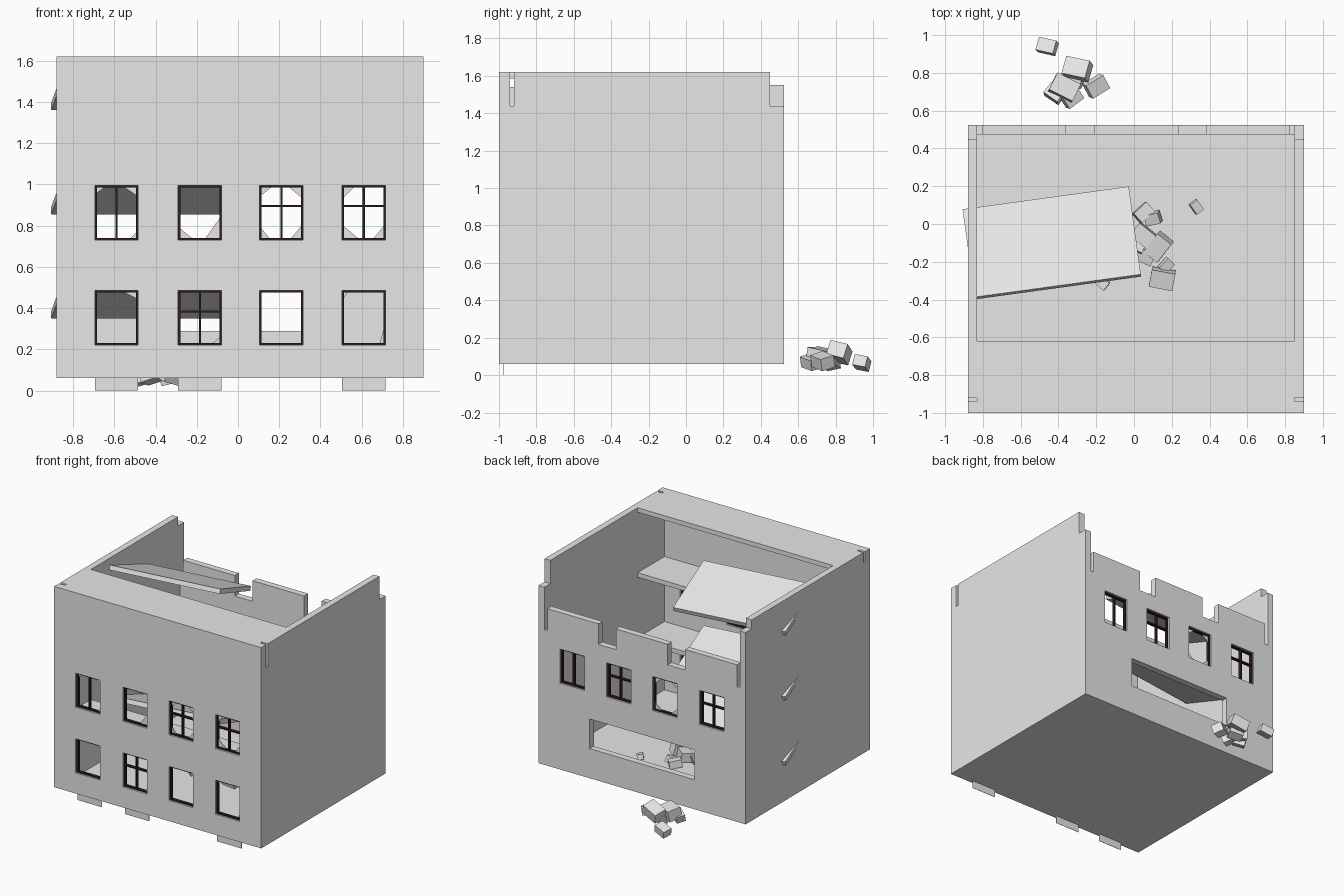
import bpy, bmesh, math, random
from mathutils import Matrix, Vector, Euler

random.seed(4)
cube = bpy.data.objects.get("Cube")
if cube:
    bpy.data.objects.remove(cube, do_unlink=True)


def material(name, r, g, b):
    m = bpy.data.materials.new(name)
    m.use_nodes = True
    m.diffuse_color = (r, g, b, 1)
    m.node_tree.nodes["Principled BSDF"].inputs["Base Color"].default_value = (r, g, b, 1)
    return m


CONCRETE = material("pale concrete", 0.8, 0.8, 0.8)
FRAME = material("dark window frame", 0.03, 0.012, 0.016)


def finish(name, bm, mat):
    bmesh.ops.recalc_face_normals(bm, faces=bm.faces)
    mesh = bpy.data.meshes.new(name)
    bm.to_mesh(mesh)
    bm.free()
    mesh.materials.append(mat)
    obj = bpy.data.objects.new(name, mesh)
    bpy.context.collection.objects.link(obj)
    return obj


def add_box(bm, lo, hi):
    size = [b - a for a, b in zip(lo, hi)]
    mid = [(a + b) / 2 for a, b in zip(lo, hi)]
    bmesh.ops.create_cube(bm, size=1, matrix=Matrix.Translation(mid) @ Matrix.Diagonal((*size, 1)))


def box(name, lo, hi, mat=CONCRETE):
    bm = bmesh.new()
    add_box(bm, lo, hi)
    return finish(name, bm, mat)


def turned_box(name, centre, size, angles):
    bm = bmesh.new()
    spin = Euler([math.radians(a) for a in angles]).to_matrix().to_4x4()
    bmesh.ops.create_cube(bm, size=1, matrix=Matrix.Translation(centre) @ spin @ Matrix.Diagonal((*size, 1)))
    return finish(name, bm, CONCRETE)


def wall(name, along_x, span, height, depth, holes):
    """Wall with rectangular openings (u0, u1, z0, z1), built as a cell grid and extruded."""
    us = sorted({*span, *[u for h in holes for u in h[:2]]})
    zs = sorted({*height, *[z for h in holes for z in h[2:]]})
    bm = bmesh.new()
    place = (lambda u, z: (u, depth[0], z)) if along_x else (lambda u, z: (depth[0], u, z))
    for u0, u1 in zip(us, us[1:]):
        for z0, z1 in zip(zs, zs[1:]):
            u, z = (u0 + u1) / 2, (z0 + z1) / 2
            if any(h[0] < u < h[1] and h[2] < z < h[3] for h in holes):
                continue
            bm.faces.new([bm.verts.new(place(*p)) for p in ((u0, z0), (u1, z0), (u1, z1), (u0, z1))])
    bmesh.ops.remove_doubles(bm, verts=bm.verts, dist=0.0005)
    out = bmesh.ops.extrude_face_region(bm, geom=bm.faces[:], use_keep_orig=True)
    t = depth[1] - depth[0]
    moved = [v for v in out["geom"] if isinstance(v, bmesh.types.BMVert)]
    bmesh.ops.translate(bm, verts=moved, vec=(0, t, 0) if along_x else (t, 0, 0))
    bmesh.ops.dissolve_limit(bm, angle_limit=0.01, verts=bm.verts, edges=bm.edges)
    return finish(name, bm, CONCRETE)


# Overall sizes
LEFT, RIGHT, FRONT, BACK = -0.88, 0.9, -1.0, 0.525
BASE, TOP, T = 0.06, 1.62, 0.05
columns = [(-0.695, -0.485), (-0.29, -0.08), (0.105, 0.315), (0.505, 0.715)]
rows = [(0.22, 0.485), (0.73, 0.995)]
openings = [(*c, *r) for r in rows for c in columns]

# Outer walls
wall("front_wall", True, (LEFT, RIGHT), (BASE, TOP), (FRONT, FRONT + T), openings)
wall("back_wall", True, (LEFT + T, RIGHT - T), (BASE, 1.28), (BACK - T, BACK),
     openings[4:] + [(-0.44, 0.46, 0.29, 0.52),
                     (-0.36, -0.21, 1.12, 1.28), (0.235, 0.385, 1.12, 1.28),
                     (LEFT + T, -0.805, 1.11, 1.28), (0.825, RIGHT - T, 1.11, 1.28)])
for name, x, corner, slot in (("side_wall_right", LEFT, 1.55, 1.54), ("side_wall_left", RIGHT - T, 1.44, 1.44)):
    wall(name, False, (FRONT + T, BACK), (BASE, TOP), (x, x + T),
         [(0.45, BACK, corner, TOP), (-0.94, -0.92, slot, TOP)])

# Floors: full ground floor, then broken strips along the front
box("ground_floor", (LEFT + T, FRONT + T, BASE), (RIGHT - T, BACK - T, BASE + 0.02))
for i, name in enumerate(("first_floor_strip", "second_floor_strip", "roof_strip")):
    z = TOP - 0.505 * (2 - i)
    box(name, (LEFT + T, FRONT + T, z - 0.035), (RIGHT - T, -0.62, z))
    # Collapsed slab poking through the side wall on each storey
    turned_box("fallen_slab_%d" % i, (-0.435, -0.1, 1.462 - 0.505 * (2 - i)),
               (0.888, 0.5, 0.035), (-20, 0, 7.8))


# Window frames and glazing bars
def window(name, hole, y, bars):
    x0, x1, z0, z1 = hole
    w = 0.01
    xm, zm = (x0 + x1) / 2, z0 + 0.62 * (z1 - z0)
    bm = bmesh.new()
    parts = [(x0, x0 + w, z0, z1), (x1 - w, x1, z0, z1),
             (x0 + w, x1 - w, z0, z0 + w), (x0 + w, x1 - w, z1 - w, z1)]
    if "v" in bars:
        parts.append((xm - w / 2, xm + w / 2, z0 + w, z1 - w))
    if "h" in bars:
        parts.append((x0 + w, x1 - w, zm - w / 2, zm + w / 2))
    for a, b, c, d in parts:
        add_box(bm, (a, y - 0.012, c), (b, y + 0.012, d))
    finish(name, bm, FRAME)


y_front, y_back = FRONT + T / 2, BACK - T / 2
for i, bars in enumerate(("", "vh", "", "", "v", "", "vh", "vh")):
    window("front_window_%d" % i, openings[i], y_front, bars)
for i, bars in enumerate(("vh", "", "vh", "v")):
    window("back_window_%d" % i, openings[4 + i], y_back, bars)


# Broken glass left in the window corners
def shard(name, hole, y, corner, w, h):
    x, sx = (hole[0] + 0.008, 1) if "l" in corner else (hole[1] - 0.008, -1)
    z, sz = (hole[2] + 0.008, 1) if "b" in corner else (hole[3] - 0.008, -1)
    bm = bmesh.new()
    face = bm.faces.new([bm.verts.new(p) for p in ((x, y, z), (x + sx * w, y, z), (x, y, z + sz * h))])
    out = bmesh.ops.extrude_face_region(bm, geom=[face], use_keep_orig=True)
    bmesh.ops.translate(bm, verts=[v for v in out["geom"] if isinstance(v, bmesh.types.BMVert)], vec=(0, 0.004, 0))
    finish(name, bm, CONCRETE)


shards = [(0, "tr", .06, .03), (1, "br", .04, .03), (3, "br", .02, .07), (3, "tl", .02, .03),
          (4, "tl", .04, .03), (4, "tr", .06, .04), (4, "br", .03, .03), (5, "br", .07, .1),
          (6, "tl", .05, .04), (6, "tr", .06, .05), (6, "bl", .04, .05), (6, "br", .05, .06),
          (7, "tl", .05, .05), (7, "bl", .07, .06), (7, "br", .05, .06)]
for i, (n, corner, w, h) in enumerate(shards):
    shard("glass_shard_%d" % i, openings[n], y_front, corner, w, h)
for i, corner in enumerate(("tl", "tr", "bl", "br")):
    shard("back_glass_shard_%d" % i, openings[5], y_back, corner, .06, .05)

# Thin panes showing below the front wall
for i in (0, 1, 3):
    x0, x1 = columns[i]
    box("low_pane_%d" % i, (x0, y_front - 0.001, 0), (x1, y_front + 0.001, BASE))

# Rubble: x, y, z, size
outside = [(-.46, .94, .065, .085), (-.3, .82, .12, .115), (-.2, .73, .075, .095), (-.37, .72, .1, .12),
           (-.42, .69, .07, .08), (-.33, .67, .07, .085), (-.32, .77, .07, .09)]
inside = [(.05, .06, .11, .08), (.1, .03, .11, .07), (.05, -.06, .13, .1), (.13, -.12, .13, .11),
          (.06, -.17, .11, .08), (.17, -.22, .11, .06), (.15, -.29, .13, .11), (-.17, -.31, .11, .06),
          (.33, .09, .1, .055), (0, -.1, .12, .1)]
for group, pieces in (("outside", outside), ("inside", inside)):
    for i, (x, y, z, s) in enumerate(pieces):
        turned_box("%s_rubble_%d" % (group, i), (x, y, z), (s * 1.15, s * 0.85, s * 0.7),
                   (random.uniform(-20, 20), random.uniform(-20, 20), random.uniform(-60, 60)))
